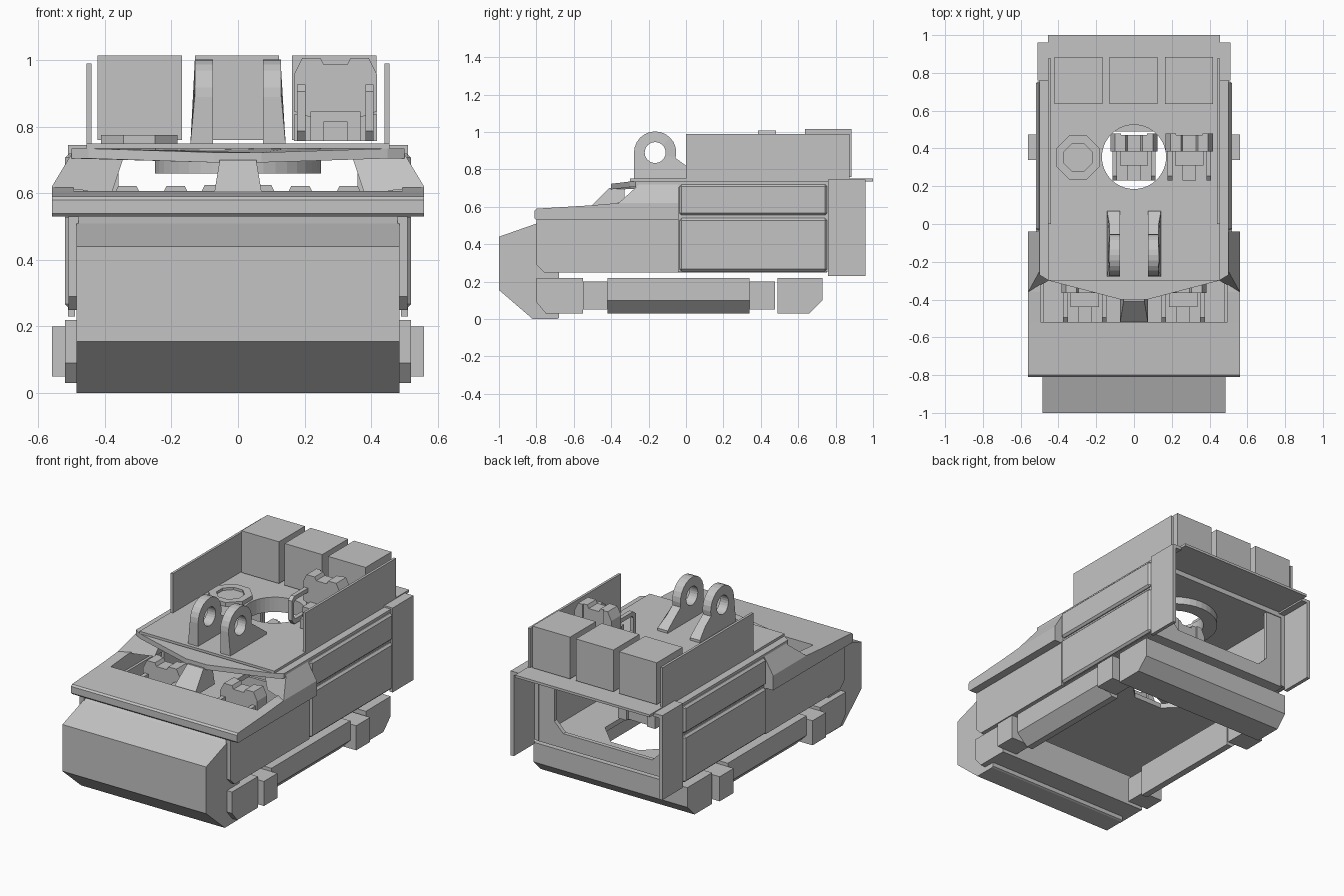
import bpy, bmesh, math

if "Cube" in bpy.data.objects:
    bpy.data.objects.remove(bpy.data.objects["Cube"])

grey = bpy.data.materials.new("plain_grey")
grey.diffuse_color = (0.55, 0.55, 0.55, 1)
grey.use_nodes = True
grey.node_tree.nodes["Principled BSDF"].inputs["Base Color"].default_value = grey.diffuse_color


def loft(bm, lower, upper):
    """Closed solid between two matching loops of 3D points."""
    a = [bm.verts.new(p) for p in lower]
    b = [bm.verts.new(p) for p in upper]
    n = len(a)
    bm.faces.new(a)
    bm.faces.new(b)
    for i in range(n):
        bm.faces.new((a[i], a[(i + 1) % n], b[(i + 1) % n], b[i]))


def prism(bm, pts, axis, lo, hi):
    """Extrude a 2D outline along an axis (x: yz, y: xz, z: xy)."""
    put = {"x": lambda p, t: (t, p[0], p[1]),
           "y": lambda p, t: (p[0], t, p[1]),
           "z": lambda p, t: (p[0], p[1], t)}[axis]
    loft(bm, [put(p, lo) for p in pts], [put(p, hi) for p in pts])


def box(bm, x0, x1, y0, y1, z0, z1):
    prism(bm, [(x0, y0), (x1, y0), (x1, y1), (x0, y1)], "z", z0, z1)


def circle(cx, cy, r, n, turn=0.0):
    return [(cx + r * math.cos(2 * math.pi * (i + turn) / n),
             cy + r * math.sin(2 * math.pi * (i + turn) / n)) for i in range(n)]


def make(name, bm, mirror=False, bevel=0, loc=(0, 0, 0)):
    bmesh.ops.recalc_face_normals(bm, faces=bm.faces)
    me = bpy.data.meshes.new(name)
    bm.to_mesh(me)
    bm.free()
    me.materials.append(grey)
    ob = bpy.data.objects.new(name, me)
    ob.location = loc
    bpy.context.collection.objects.link(ob)
    if bevel:
        m = ob.modifiers.new("bevel", "BEVEL")
        m.width, m.segments = bevel, 1
    if mirror:
        ob.modifiers.new("mirror", "MIRROR")
    return ob


def part(name, shapes, mirror=False, bevel=0):
    bm = bmesh.new()
    for fn, *args in shapes:
        fn(bm, *args)
    return make(name, bm, mirror, bevel)


def cut(ob, pts, axis, lo, hi):
    """Punch an outline through an object."""
    tool = part("cutter", [(prism, pts, axis, lo, hi)])
    m = ob.modifiers.new("cut", "BOOLEAN")
    m.operation, m.object, m.solver = "DIFFERENCE", tool, "EXACT"
    bpy.context.view_layer.objects.active = ob
    bpy.ops.object.modifier_apply(modifier=m.name)
    bpy.data.objects.remove(tool)


# Nose block
part("nose", [(prism, [(-1, .155), (-1, .44), (-.8, .51), (-.76, .53), (-.68, .53),
                       (-.68, .005), (-.69, 0), (-.82, 0)], "x", -.485, .485)])

# Sloped hood around the open front bay
part("hood_plate", [(prism, [(-.81, .54), (-.8, .53), (-.52, .53), (-.52, .607),
                             (-.8, .59), (-.81, .58)], "x", -.56, .56)])
part("hood_side", [(prism, [(-.52, .53), (-.52, .607), (-.36, .62), (-.04, .62),
                            (-.04, .53)], "x", .495, .56)], mirror=True)
part("cheek", [(loft,
                [(.38, -.26, .6), (.56, -.36, .62), (.56, -.04, .62), (.38, -.04, .6)],
                [(.34, -.24, .72), (.5, -.25, .72), (.5, -.04, .72), (.34, -.04, .72)])],
     mirror=True)
part("centre_post", [(loft,
                      [(-.075, -.53, .58), (.075, -.53, .58), (.075, -.33, .58), (-.075, -.33, .58)],
                      [(-.055, -.41, .7), (.055, -.41, .7), (.055, -.33, .7), (-.055, -.33, .7)])])

# Hull sides and panels
part("front_side_panel", [(prism, [(-.8, .29), (-.76, .25), (-.04, .25), (-.04, .53),
                                   (-.8, .53)], "x", .48, .51)], mirror=True)
part("hull_wall", [(box, .465, .5, -.05, .76, .255, .715)], mirror=True)
part("lower_side_panel", [(box, .49, .52, -.035, .755, .255, .54)], mirror=True, bevel=.012)
part("upper_side_panel", [(box, .49, .52, -.035, .755, .555, .72)], mirror=True, bevel=.012)
part("rear_post", [(box, .49, .512, .76, .96, .23, .745),
                   (box, .45, .49, .76, .96, .725, .745)], mirror=True)

# Floor with an octagonal opening under the ring, front deck and rear frame
floor = part("floor", [(box, -.48, .48, -.69, .755, .25, .28)])
cut(floor, circle(0, .355, .25, 8, .5), "z", .2, .35)
part("bay_deck", [(box, -.48, .48, -.68, -.12, .28, .37)])
part("rear_frame", [(prism, [(0, .255), (.47, .255), (.47, .71), (.36, .71),
                             (.36, .4), (.3, .34), (0, .34)], "y", .73, .755)], mirror=True)

# Roof with a pointed front brow, top plate, ring
hole = circle(0, .355, .17, 40)
slab = part("roof_slab", [(prism, [(-.5, -.27), (-.45, -.3), (-.07, -.4), (.07, -.4),
                                   (.45, -.3), (.5, -.27), (.5, .76), (-.5, .76)],
                           "z", .705, .735)])
for v in slab.data.vertices:            # droop the brow towards its tip
    if v.co.y < -.35:
        v.co.z -= .012
cut(slab, hole, "z", .6, .8)
plate = part("top_plate", [(box, -.455, .455, -.3, 1, .735, .75)])
cut(plate, hole, "z", .6, .8)
ring = part("turret_ring", [(prism, circle(0, .355, .25, 40), "z", .66, .735)])
cut(ring, hole, "z", .6, .8)

# Roof walls and rear bins
part("roof_wall", [(box, .44, .455, 0, .875, .745, .99)], mirror=True)
for i, x in enumerate((-.295, -.003, .29)):
    part("rear_bin_%d" % (i + 1), [(box, x - .127, x + .127, .635, .885, .76, 1.015)])

# Lifting lugs with an eye and a flared base
arc = [(-.165 + .113 * math.cos(math.radians(a)), .89 + .113 * math.sin(math.radians(a)))
       for a in range(-15, 181, 15)]
for s in (-1, 1):
    lug = part("lifting_lug", [(prism, [(-.278, .75), (.07, .75), (.07, .765), (0, .82)] + arc,
                                "x", s * .075, s * .13)])
    for v in lug.data.vertices:
        if v.co.z < .8 and abs(v.co.x) > .1:
            v.co.x = s * .143
    cut(lug, circle(-.165, .89, .056, 24), "x", -.3, .3)

# Octagonal hatch with a recessed centre
hatch = part("hatch", [(prism, circle(-.297, .352, .125, 8, .5), "z", .75, .775)])
cut(hatch, circle(-.297, .352, .08, 8, .5), "z", .76, .8)


# Crew seats: back, wings, pan, tongue and looped arms
def seat(name, loc, wide_pan=False):
    bm = bmesh.new()
    prism(bm, [(-.07, .08), (.07, .08), (.07, .25), (.045, .25), (.035, .23),
               (-.035, .23), (-.045, .25), (-.07, .25)], "y", .03, .115)
    box(bm, -.075, .075, -.045, .1, 0, .09)
    box(bm, -.036, .036, -.125, -.045, 0, .06)
    if wide_pan:
        box(bm, -.1, .1, -.125, .06, 0, .05)
    for s in (-1, 1):
        prism(bm, [(s * .07, .07), (s * .125, .09), (s * .125, .2), (s * .1, .25),
                   (s * .07, .25)], "y", .03, .125)
        prism(bm, [(.07, .07), (.07, .17), (-.1, .17), (-.125, .15), (-.125, .03), (-.1, 0),
                   (.07, 0), (.07, .03), (-.09, .03), (-.105, .045), (-.105, .13),
                   (-.09, .145), (.05, .145), (.05, .07)], "x", s * .09, s * .115)
        box(bm, s * .07, s * .125, .06, .12, 0, .08)
    make(name, bm, loc=loc)


seat("roof_seat", (.293, .355, .757))
seat("ring_seat", (0, .355, .375), True)
for s in (-1, 1):
    seat("bay_seat", (s * .26, -.395, .372))

# Lower skirt: cross bumpers, side bars and corner blocks
part("front_bumper", [(prism, [(-.8, .22), (-.8, .09), (-.75, .03), (-.55, .03), (-.55, .22)],
                       "x", -.52, .52)])
part("rear_bumper", [(prism, [(.49, .22), (.49, .03), (.66, .03), (.73, .1), (.73, .22)],
                      "x", -.52, .52)])
part("side_bar", [(prism, [(.41, .22), (.41, .03), (.45, .03), (.52, .1), (.52, .22)],
                   "y", -.42, .34)], mirror=True)
part("corner_block", [(box, .42, .56, -.55, -.42, .05, .2),
                      (box, .42, .56, .34, .475, .05, .2)], mirror=True)
